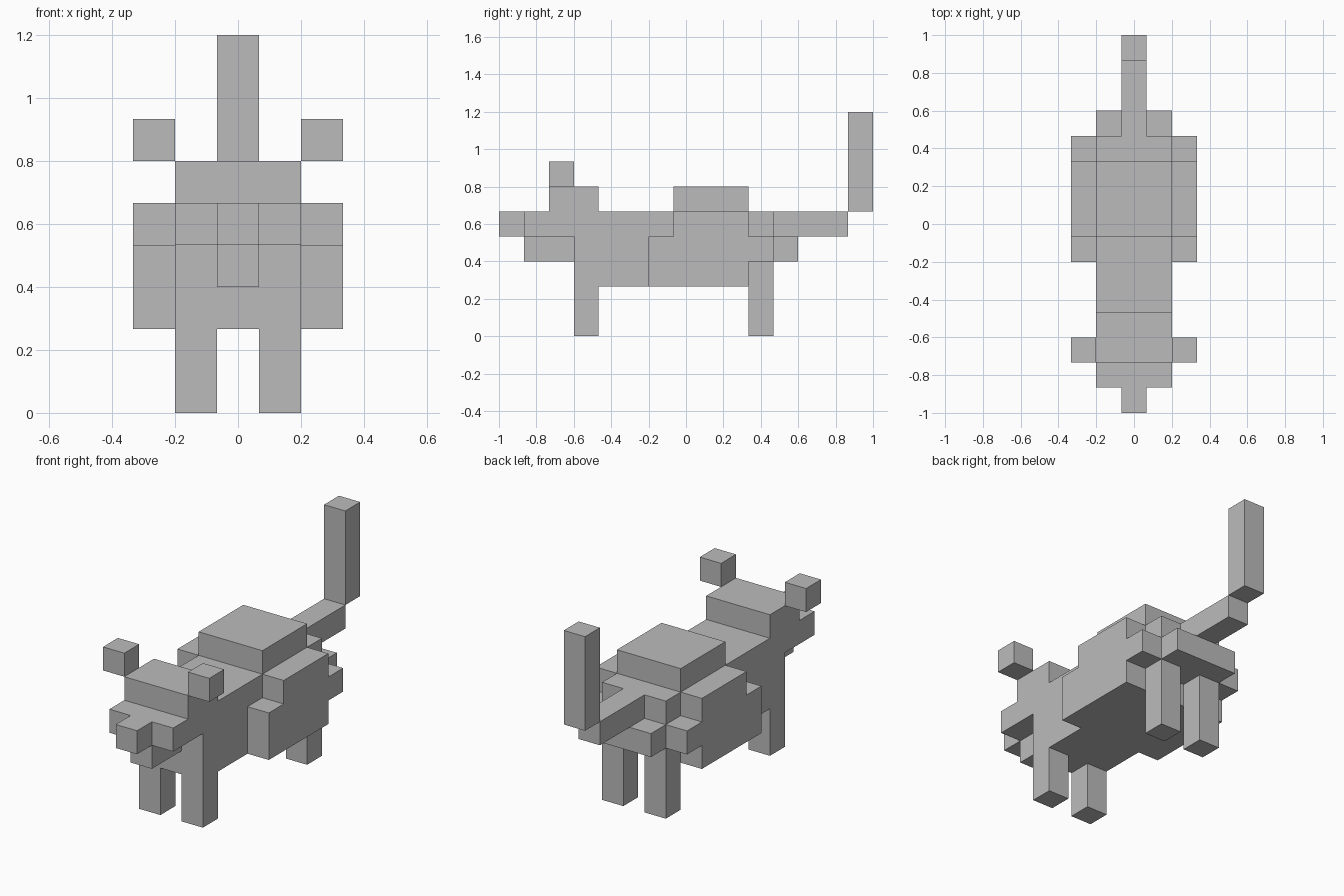
import bpy

if "Cube" in bpy.data.objects:
    bpy.data.objects.remove(bpy.data.objects["Cube"], do_unlink=True)

UNIT = 2 / 15  # size of one block

grey = bpy.data.materials.new("plain_grey")
grey.use_nodes = True
grey.diffuse_color = (0.5, 0.5, 0.5, 1)
bsdf = next(n for n in grey.node_tree.nodes if n.type == "BSDF_PRINCIPLED")
bsdf.inputs["Base Color"].default_value = (0.5, 0.5, 0.5, 1)


def block(name, x, y, z):
    """Box spanning the given block ranges; y is counted from the nose tip."""
    spans = (x, (y[0] - 7.5, y[1] - 7.5), z)
    centre = [sum(s) / 2 * UNIT for s in spans]
    bpy.ops.mesh.primitive_cube_add(size=1, location=centre)
    obj = bpy.context.object
    obj.name = name
    obj.scale = [(s[1] - s[0]) * UNIT for s in spans]
    bpy.ops.object.transform_apply(location=False, rotation=False, scale=True)
    obj.data.materials.append(grey)


def pair(name, x, y, z):
    block("left_" + name, x, y, z)
    block("right_" + name, (-x[1], -x[0]), y, z)


NARROW, WIDE = (-0.5, 0.5), (-1.5, 1.5)
INNER, OUTER = (0.5, 1.5), (1.5, 2.5)

# Head
block("nose", NARROW, (0, 1), (4, 5))
block("snout", WIDE, (1, 2), (4, 5))
block("jaw", NARROW, (1, 3), (3, 4))
block("head", WIDE, (2, 4), (4, 6))
pair("ear", OUTER, (2, 3), (6, 7))

# Body
block("chest", WIDE, (3, 4), (2, 4))
block("torso", WIDE, (4, 10), (2, 5))
block("rump", WIDE, (10, 11), (3, 5))
block("rear", WIDE, (11, 12), (3, 4))
block("back_hump", WIDE, (7, 10), (5, 6))

# Bulging sides
pair("flank", OUTER, (7, 10), (2, 5))
pair("flank_front", OUTER, (6, 7), (2, 4))
pair("flank_rear", OUTER, (10, 11), (3, 4))

# Legs
pair("front_leg", INNER, (3, 4), (0, 2))
pair("back_leg", INNER, (10, 11), (0, 3))

# Tail
block("tail_base", NARROW, (11, 14), (4, 5))
block("tail_tip", NARROW, (14, 15), (5, 9))
